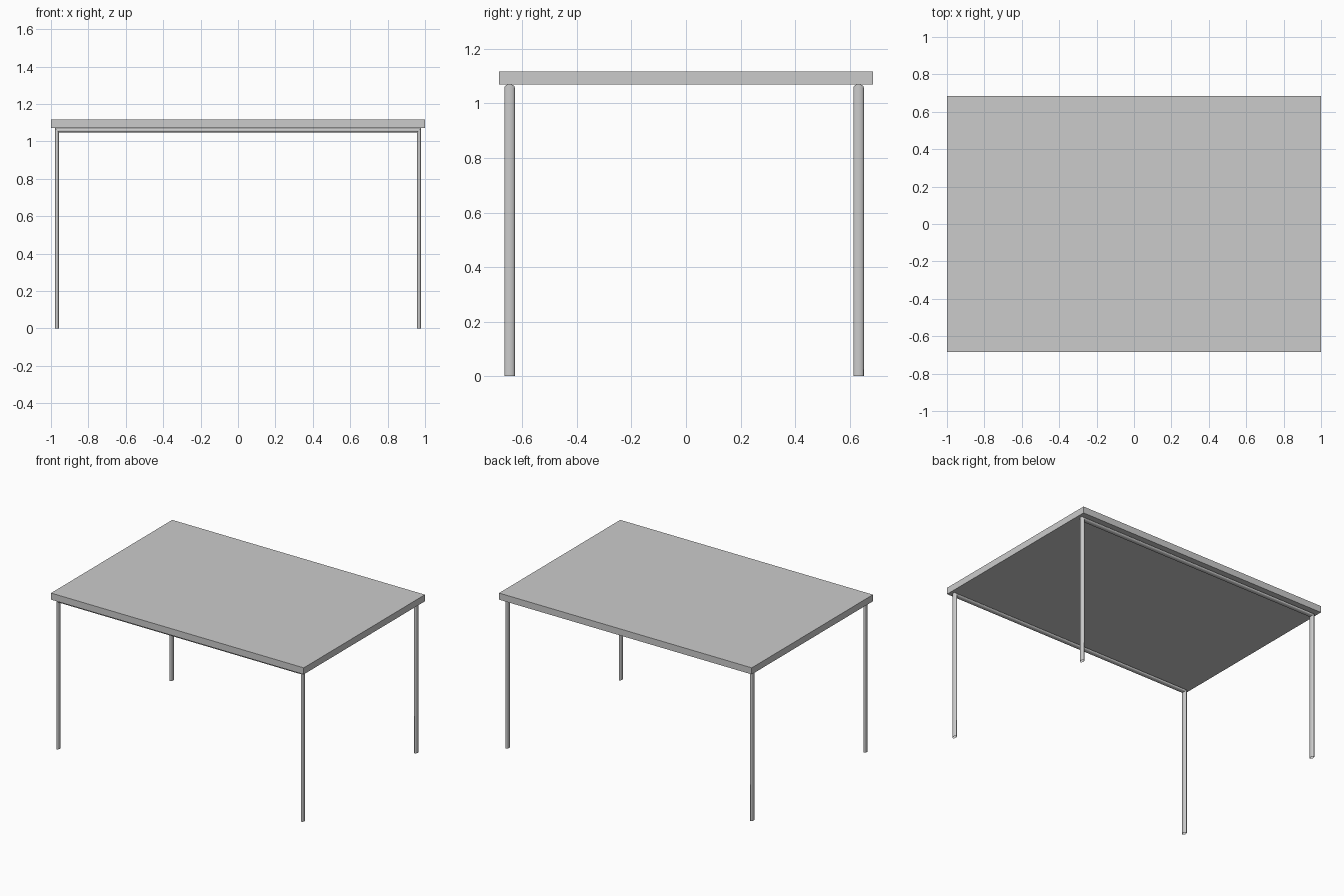
import bpy, bmesh, math

cube = bpy.data.objects.get("Cube")
if cube:
    bpy.data.objects.remove(cube, do_unlink=True)

# One plain grey for the whole table
grey = bpy.data.materials.new("light_grey")
grey.use_nodes = True
colour = (0.6, 0.6, 0.6, 1)
grey.diffuse_color = colour
grey.node_tree.nodes["Principled BSDF"].inputs["Base Color"].default_value = colour


def add_object(name, bm):
    mesh = bpy.data.meshes.new(name)
    bmesh.ops.recalc_face_normals(bm, faces=bm.faces)
    bm.to_mesh(mesh)
    bm.free()
    mesh.materials.append(grey)
    obj = bpy.data.objects.new(name, mesh)
    bpy.context.collection.objects.link(obj)
    return obj


# Flat rectangular top
LENGTH, DEPTH, UNDERSIDE, TOP = 2.0, 1.37, 1.07, 1.117
bm = bmesh.new()
bmesh.ops.create_cube(bm, size=1)
bmesh.ops.scale(bm, vec=(LENGTH, DEPTH, TOP - UNDERSIDE), verts=bm.verts)
bmesh.ops.translate(bm, vec=(0, 0, (TOP + UNDERSIDE) / 2), verts=bm.verts)
add_object("table_top", bm)

# Each frame is one oval tube: leg, mitred corner, rail, mitred corner, leg
HALF_THICK, HALF_WIDTH, SIDES = 0.011, 0.019, 24
LEG_X, RAIL_Z = 0.968, UNDERSIDE - HALF_THICK


def leg_frame(name, y):
    # Path point and the inward direction of the section there
    path = [(-LEG_X, 0, 1, 0), (-LEG_X, RAIL_Z, 1, -1),
            (LEG_X, RAIL_Z, -1, -1), (LEG_X, 0, -1, 0)]
    bm = bmesh.new()
    rings = []
    for x, z, dx, dz in path:
        ring = []
        for i in range(SIDES):
            a = math.tau * i / SIDES
            t = HALF_THICK * math.cos(a)
            ring.append(bm.verts.new((x + dx * t, y + HALF_WIDTH * math.sin(a), z + dz * t)))
        rings.append(ring)
    for lower, upper in zip(rings, rings[1:]):
        for i in range(SIDES):
            j = (i + 1) % SIDES
            bm.faces.new((lower[i], lower[j], upper[j], upper[i]))
    obj = add_object(name, bm)
    bpy.ops.object.select_all(action="DESELECT")
    obj.select_set(True)
    bpy.context.view_layer.objects.active = obj
    bpy.ops.object.shade_smooth_by_angle(angle=math.radians(40))


leg_frame("front_leg_frame", -0.647)
leg_frame("back_leg_frame", 0.633)
